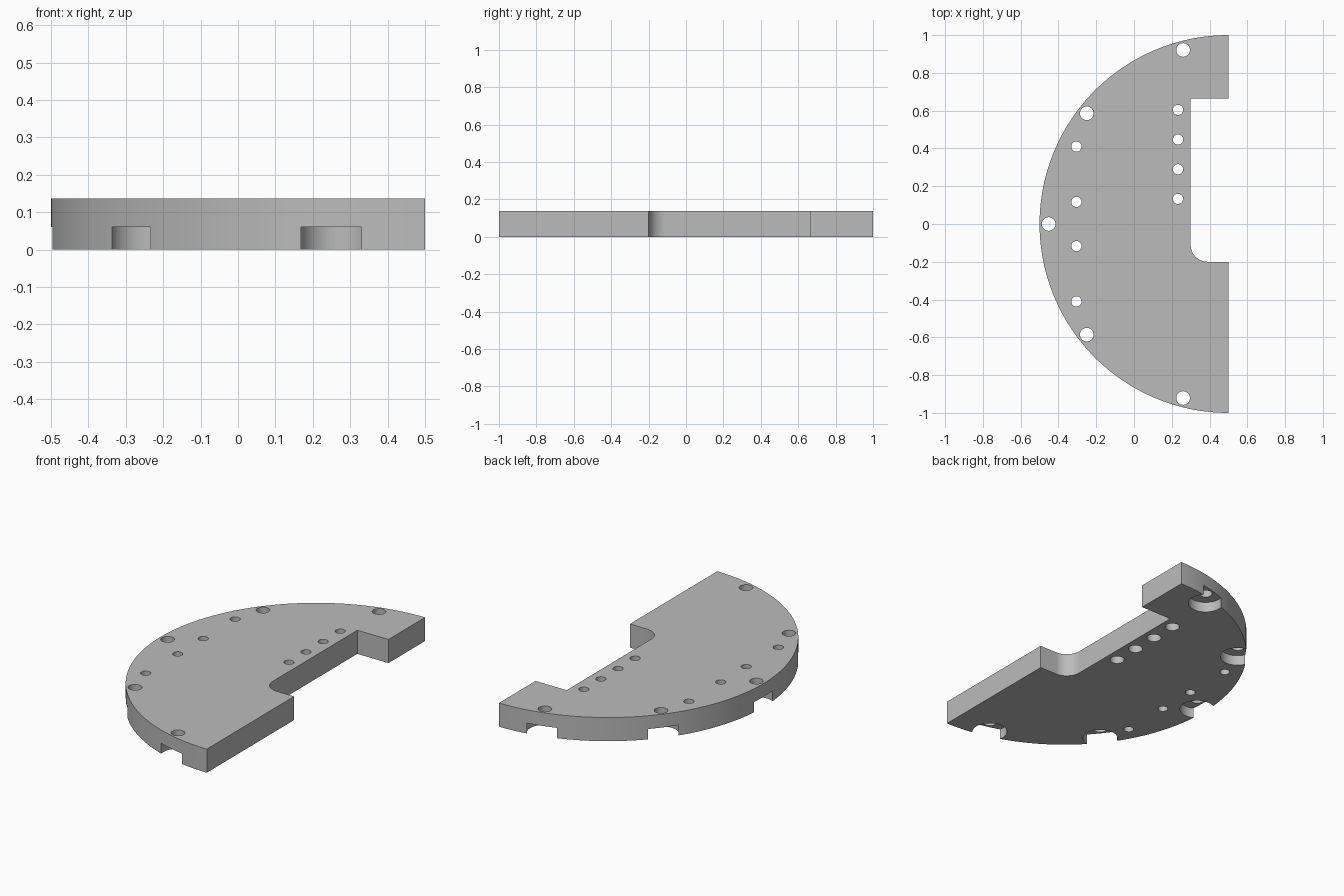
import bpy, bmesh
from math import sin, cos, pi, radians
from mathutils import Vector

cube = bpy.data.objects.get("Cube")
if cube:
    bpy.data.objects.remove(cube)

HEIGHT = 0.137
BORE_DEPTH = 0.06
CENTRE = Vector((0.5, 0))

grey = bpy.data.materials.new("machined grey")
grey.use_nodes = True
grey.diffuse_color = (0.5, 0.5, 0.5, 1)
grey.node_tree.nodes["Principled BSDF"].inputs["Base Color"].default_value = grey.diffuse_color


def arc(centre, radius, start, end, steps):
    """Points along an arc, angles in degrees."""
    angles = [radians(start + (end - start) * i / steps) for i in range(steps + 1)]
    return [(centre[0] + radius * cos(a), centre[1] + radius * sin(a)) for a in angles]


def add_object(name, bm):
    bmesh.ops.recalc_face_normals(bm, faces=bm.faces)
    mesh = bpy.data.meshes.new(name)
    bm.to_mesh(mesh)
    bm.free()
    mesh.materials.append(grey)
    obj = bpy.data.objects.new(name, mesh)
    bpy.context.collection.objects.link(obj)
    return obj


def add_stepped_hole(bm, x, y, radius, bore):
    """Through hole with a wider counterbore from below."""
    profile = [(bore, -0.05), (bore, BORE_DEPTH), (radius, BORE_DEPTH), (radius, HEIGHT + 0.05)]
    if bore == radius:
        profile = [profile[0], profile[-1]]
    n = 40
    rings = [[bm.verts.new((x + r * cos(2 * pi * i / n), y + r * sin(2 * pi * i / n), z))
              for i in range(n)] for r, z in profile]
    for low, high in zip(rings, rings[1:]):
        for i in range(n):
            j = (i + 1) % n
            bm.faces.new((low[i], low[j], high[j], high[i]))
    bm.faces.new(rings[0])
    bm.faces.new(rings[-1])


# Half disc outline with a notch in the straight edge, one notch corner rounded
outline = arc(CENTRE, 1, 90, 270, 128)
outline += [(0.5, -0.2)]
outline += arc((0.39, -0.11), 0.09, 270, 180, 16)
outline += [(0.3, 0.665), (0.5, 0.665)]
bm = bmesh.new()
base = bm.faces.new([bm.verts.new((x, y, 0)) for x, y in outline])
top = bmesh.ops.extrude_face_region(bm, geom=[base])
bmesh.ops.translate(bm, vec=(0, 0, HEIGHT),
                    verts=[v for v in top["geom"] if isinstance(v, bmesh.types.BMVert)])
plate = add_object("half_disc_plate", bm)

# All holes in one cutter
bm = bmesh.new()
for angle in (-75.4, -38, 0, 38, 75.4):
    a = radians(180 + angle)
    add_stepped_hole(bm, CENTRE.x + 0.952 * cos(a), 0.952 * sin(a), 0.036, 0.095)
for y in (-0.41, -0.117, 0.117, 0.41):
    add_stepped_hole(bm, -0.305, y, 0.027, 0.027)
for i in range(4):
    add_stepped_hole(bm, 0.233, 0.133 + 0.157 * i, 0.027, 0.039)
cutter = add_object("hole_cutter", bm)
cutter.hide_render = True

cut = plate.modifiers.new("holes", "BOOLEAN")
cut.operation = "DIFFERENCE"
cut.solver = "EXACT"
cut.object = cutter
bpy.ops.object.select_all(action="DESELECT")
plate.select_set(True)
bpy.context.view_layer.objects.active = plate
bpy.ops.object.modifier_apply(modifier=cut.name)
bpy.data.objects.remove(cutter)
bpy.ops.object.shade_smooth_by_angle(angle=radians(30))
